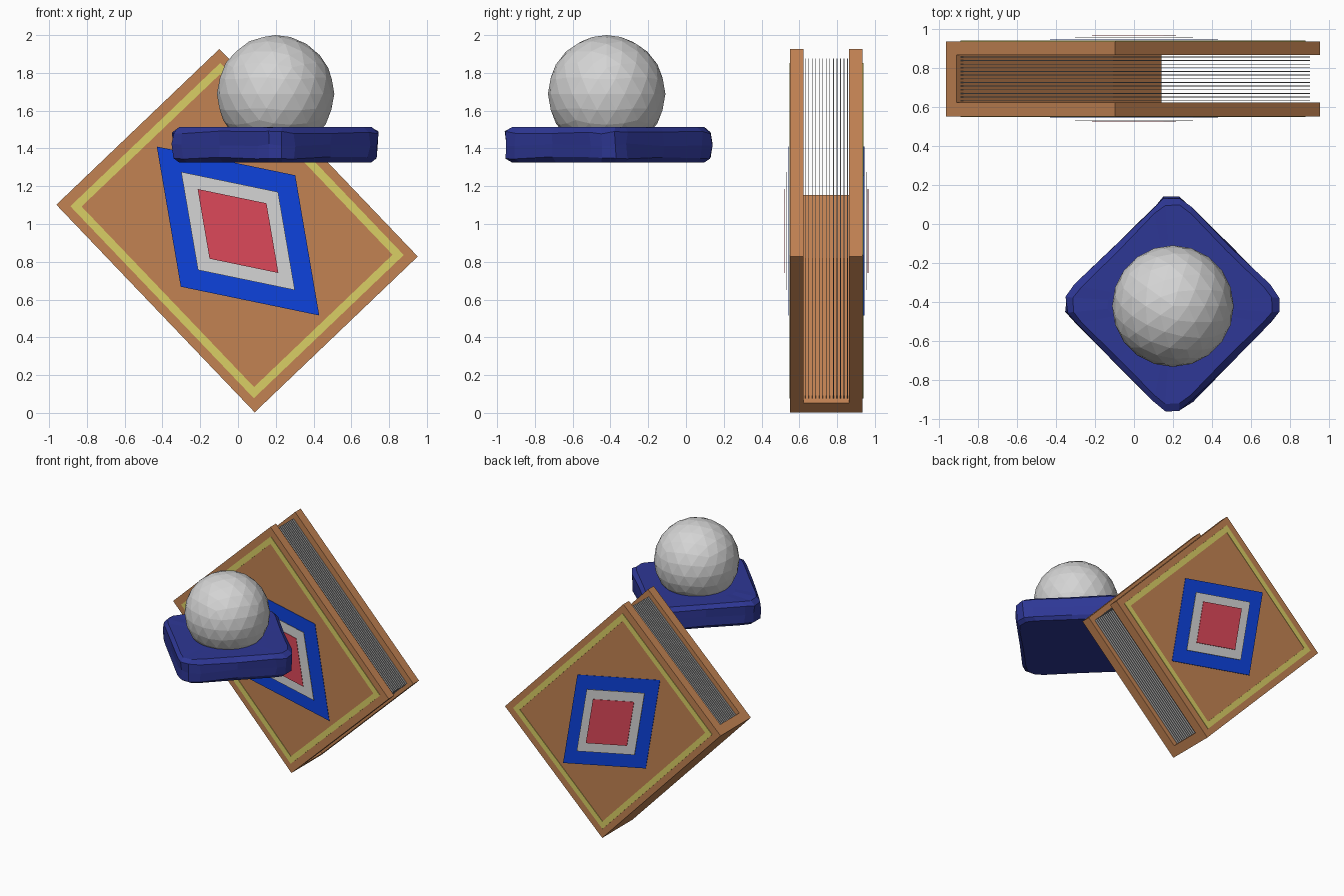
import bpy, bmesh, math, random
from mathutils import Matrix, Vector

random.seed(4)
if "Cube" in bpy.data.objects:
    bpy.data.objects.remove(bpy.data.objects["Cube"], do_unlink=True)


def material(name, rgb):
    m = bpy.data.materials.new(name)
    m.use_nodes = True
    m.diffuse_color = (*rgb, 1)
    m.node_tree.nodes["Principled BSDF"].inputs["Base Color"].default_value = (*rgb, 1)
    return m


BROWN = material("leather brown", (0.54, 0.225, 0.085))
YELLOW = material("border yellow", (0.70, 0.62, 0.13))
BLUE = material("bright blue", (0.004, 0.055, 0.72))
WHITE = material("soft white", (0.66, 0.66, 0.66))
RED = material("emblem red", (0.72, 0.065, 0.10))
NAVY = material("cushion navy", (0.027, 0.038, 0.30))
PAPER = material("paper grey", (0.45, 0.45, 0.45))


def finish(name, bm, mat, matrix=Matrix()):
    bmesh.ops.recalc_face_normals(bm, faces=bm.faces)
    mesh = bpy.data.meshes.new(name)
    bm.to_mesh(mesh)
    bm.free()
    mesh.materials.append(mat)
    ob = bpy.data.objects.new(name, mesh)
    ob.matrix_world = matrix
    bpy.context.collection.objects.link(ob)
    return ob


def add_box(bm, lo, hi):
    lo, hi = Vector(lo), Vector(hi)
    mat = Matrix.Translation((lo + hi) / 2) @ Matrix.Diagonal((*(hi - lo), 1))
    bmesh.ops.create_cube(bm, size=1, matrix=mat)


# Book frame: local x runs along the spine, y through the thickness, z away from the spine
MID_Y = 0.743
BOOK = Matrix.Translation((-0.005, MID_Y, 0.965)) @ Matrix.Rotation(math.radians(46.3), 4, 'Y')
HX, HZ = 0.76, 0.597
INNER, OUTER = 0.121, 0.192

# Covers and spine
for name, s in (("front_cover", -1), ("back_cover", 1)):
    bm = bmesh.new()
    a, b = sorted((s * INNER, s * OUTER))
    add_box(bm, (-HX, a, -HZ), (HX, b, HZ))
    finish(name, bm, BROWN, BOOK)
bm = bmesh.new()
add_box(bm, (-HX, -INNER, -HZ), (HX, INNER, -HZ + 0.073))
finish("spine", bm, BROWN, BOOK)

# Separate thin pages
bm = bmesh.new()
COUNT = 13
for i in range(COUNT):
    y = -0.112 + 0.224 * i / (COUNT - 1)
    add_box(bm, (-HX + 0.03, y - 0.002, -HZ + 0.07), (HX - 0.03, y + 0.002, HZ - 0.042))
finish("pages", bm, PAPER, BOOK)

# Border strips on both covers
OX, OZ, W = 0.703, 0.549, 0.042
for name, s in (("front_border", -1), ("back_border", 1)):
    bm = bmesh.new()
    a, b = sorted((s * (OUTER - 0.002), s * (OUTER + 0.004)))
    for t in (-1, 1):
        x0, x1 = sorted((t * OX, t * (OX - W)))
        add_box(bm, (x0, a, -OZ), (x1, b, OZ))
        z0, z1 = sorted((t * OZ, t * (OZ - W)))
        add_box(bm, (-OX + W, a, z0), (OX - W, b, z1))
    finish(name, bm, YELLOW, BOOK)

# Stacked slanted emblem plates on both covers
CORNERS = ((-0.43, 0.447), (0.303, 0.295), (0.43, -0.447), (-0.303, -0.295))
for label, mat, scale, offset in (("outer", BLUE, 1, 0.198),
                                  ("middle", WHITE, 0.7, 0.210),
                                  ("inner", RED, 0.497, 0.219)):
    for side, s in (("front", -1), ("back", 1)):
        bm = bmesh.new()
        y = MID_Y + s * offset
        face = bm.faces.new([bm.verts.new((x * scale, y, 0.963 + z * scale)) for x, z in CORNERS])
        ext = bmesh.ops.extrude_face_region(bm, geom=[face])
        top = [v for v in ext["geom"] if isinstance(v, bmesh.types.BMVert)]
        bmesh.ops.translate(bm, verts=top, vec=(0, s * 0.003, 0))
        finish(f"{side}_emblem_{label}", bm, mat)

# Faceted cushion: quarter outline turned four times, stacked in rings
quarter = [(0.552, 0.04), (0.505, 0.1), (0.3, 0.3), (0.1, 0.505), (0.04, 0.552)]
outline = [Matrix.Rotation(math.pi / 2 * k, 2) @ Vector(p) for k in range(4) for p in quarter]
bm = bmesh.new()
rings = []
for z, scale, wobble in ((1.325, 0.92, 0), (1.35, 0.975, 0.006), (1.42, 0.99, 0.008),
                         (1.485, 0.98, 0.008), (1.513, 0.92, 0.002), (1.512, 0.6, 0.002)):
    ring = []
    for p in outline:
        j = [random.uniform(-wobble, wobble) for _ in range(3)]
        ring.append(bm.verts.new((0.197 + p.x * scale + j[0], -0.412 + p.y * scale + j[1], z + j[2])))
    rings.append(ring)
n = len(outline)
for low, high in zip(rings, rings[1:]):
    for i in range(n):
        k = (i + 1) % n
        bm.faces.new((low[i], low[k], high[k], high[i]))
bm.faces.new(rings[0])
bm.faces.new(rings[-1])
finish("cushion", bm, NAVY)

# Faceted ball resting in the cushion
bm = bmesh.new()
bmesh.ops.create_icosphere(bm, subdivisions=3, radius=0.311,
                           matrix=Matrix.Translation((0.199, -0.42, 1.689)))
finish("ball", bm, WHITE)
